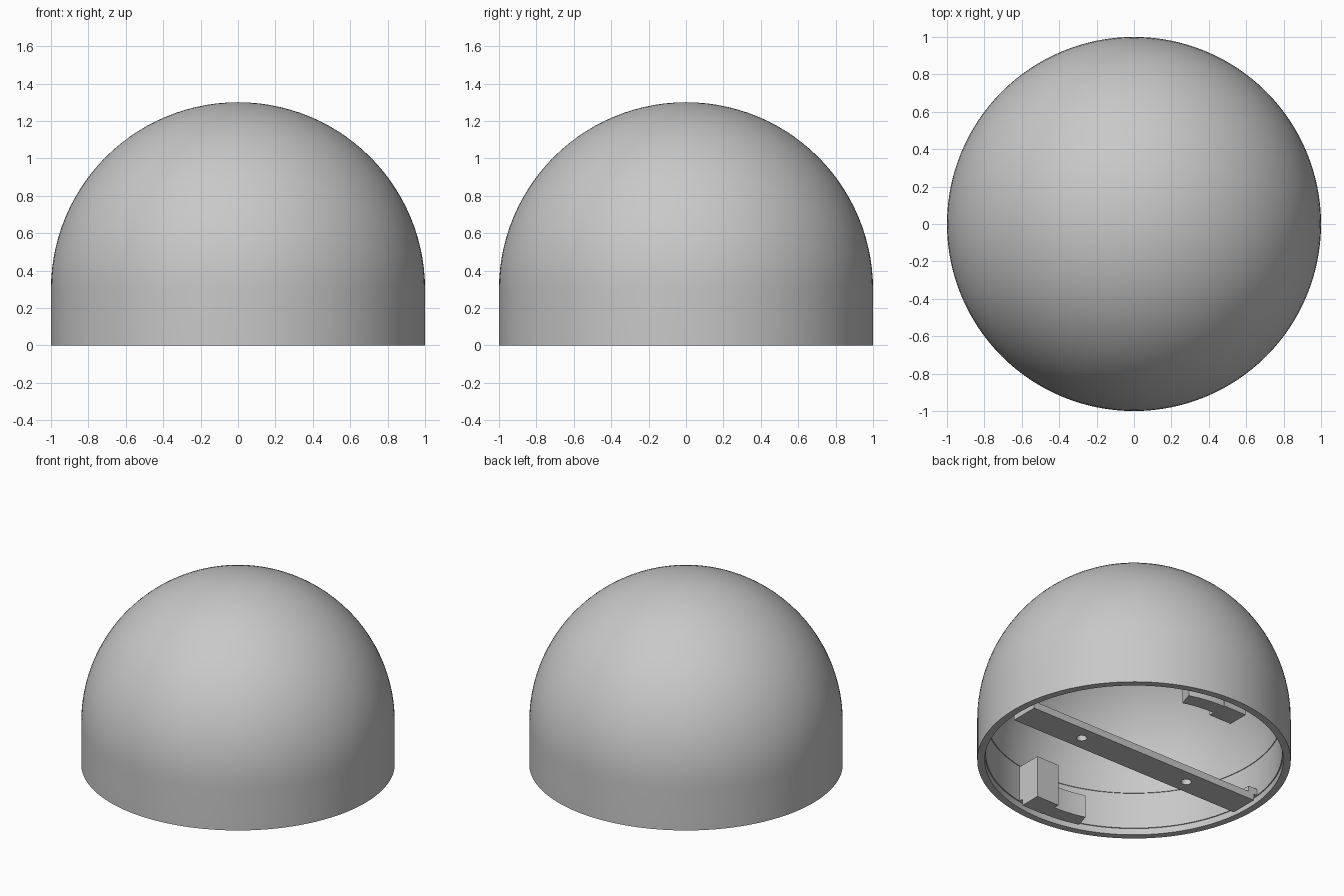
import bpy, bmesh
from math import sin, cos, pi, radians
from mathutils import Matrix

cube = bpy.data.objects.get("Cube")
if cube:
    bpy.data.objects.remove(cube, do_unlink=True)

SEAM = 0.3       # height where the straight wall meets the dome
WALL = 0.945     # inner wall radius
LIP = 0.045      # height of the recess inside the rim
DOME = 0.94      # inner dome radius

grey = bpy.data.materials.new("plain grey")
grey.use_nodes = True
colour = (0.58, 0.58, 0.58, 1)
grey.diffuse_color = colour
grey.node_tree.nodes["Principled BSDF"].inputs["Base Color"].default_value = colour


def finish(name, bm, smooth=True):
    bmesh.ops.recalc_face_normals(bm, faces=bm.faces)
    mesh = bpy.data.meshes.new(name)
    bm.to_mesh(mesh)
    bm.free()
    mesh.materials.append(grey)
    ob = bpy.data.objects.new(name, mesh)
    bpy.context.collection.objects.link(ob)
    bpy.ops.object.select_all(action="DESELECT")
    ob.select_set(True)
    bpy.context.view_layer.objects.active = ob
    if smooth:
        bpy.ops.object.shade_smooth_by_angle(angle=radians(30))
    return ob


def box(bm, x0, x1, y0, y1, z0, z1):
    place = Matrix.Translation(((x0 + x1) / 2, (y0 + y1) / 2, (z0 + z1) / 2))
    size = Matrix.Diagonal((x1 - x0, y1 - y0, z1 - z0, 1))
    bmesh.ops.create_cube(bm, size=1, matrix=place @ size)


def quarter(radius, steps=28):
    # Arc from the pole down to the seam
    return [(radius * sin(i / steps * pi / 2), SEAM + radius * cos(i / steps * pi / 2))
            for i in range(steps + 1)]


# Hollow dome with a straight skirt and a finely stepped rim
profile = quarter(1) + [(1, 0), (0.952, 0), (0.952, LIP), (WALL, LIP), (WALL, SEAM)]
profile += quarter(DOME)[::-1]
bm = bmesh.new()
verts = [bm.verts.new((r, 0, z)) for r, z in profile]
edges = [bm.edges.new(pair) for pair in zip(verts, verts[1:])]
bmesh.ops.spin(bm, geom=verts + edges, cent=(0, 0, 0), axis=(0, 0, 1),
               angle=2 * pi, steps=128, use_duplicate=False)
bmesh.ops.remove_doubles(bm, verts=bm.verts, dist=0.0001)
finish("dome_shell", bm)

# Cross bar with two screw holes
bm = bmesh.new()
box(bm, -0.915, 0.915, -0.1, 0.1, 0, 0.05)
bar = finish("cross_bar", bm, smooth=False)
bm = bmesh.new()
for side in (-1, 1):
    bmesh.ops.create_cone(bm, cap_ends=True, segments=24, radius1=0.033, radius2=0.033,
                          depth=0.3, matrix=Matrix.Translation((side * 0.435, 0, 0)))
cutter = finish("hole_cutter", bm, smooth=False)
cutter.hide_render = True
cut = bar.modifiers.new("holes", "BOOLEAN")
cut.operation = "DIFFERENCE"
cut.solver = "EXACT"
cut.object = cutter
bpy.ops.object.select_all(action="DESELECT")
bar.select_set(True)
bpy.context.view_layer.objects.active = bar
bpy.ops.object.modifier_apply(modifier="holes")
bpy.data.objects.remove(cutter, do_unlink=True)
bpy.ops.object.shade_smooth_by_angle(angle=radians(30))

# Raised tabs joining the bar to the wall above the rim recess
for name, side in (("left_bar_end", 1), ("right_bar_end", -1)):
    bm = bmesh.new()
    lo, hi = sorted((side * 0.87, side * 0.95))
    box(bm, lo, hi, -0.1, 0.1, LIP, 0.09)
    finish(name, bm, smooth=False)

# Locking catches: a tall stop block beside a low curved foot,
# both standing clear of the rim recess and joined to the wall above it
for place, turn in (("front", 0), ("back", pi)):
    half_turn = Matrix.Rotation(turn, 4, "Z")
    bm = bmesh.new()
    box(bm, 0, 0.175, -0.9, -0.75, 0, 0.295)
    box(bm, 0, 0.175, -0.95, -0.9, LIP, 0.295)
    bm.transform(half_turn)
    finish(place + "_stop_block", bm, smooth=False)

    bm = bmesh.new()
    start, end = radians(-107), radians(-90)
    section = [(0.79, 0), (0.895, 0), (0.895, LIP), (0.95, LIP), (0.95, 0.16), (0.79, 0.16)]
    face = bm.faces.new([bm.verts.new((r * cos(start), r * sin(start), z))
                         for r, z in section])
    cap = bmesh.ops.duplicate(bm, geom=[face] + face.edges[:] + face.verts[:])
    bmesh.ops.spin(bm, geom=[g for g in cap["geom"] if isinstance(g, bmesh.types.BMFace)],
                   cent=(0, 0, 0), axis=(0, 0, 1), angle=end - start, steps=8)
    bmesh.ops.remove_doubles(bm, verts=bm.verts, dist=0.0001)
    bm.transform(half_turn)
    finish(place + "_curved_foot", bm)
